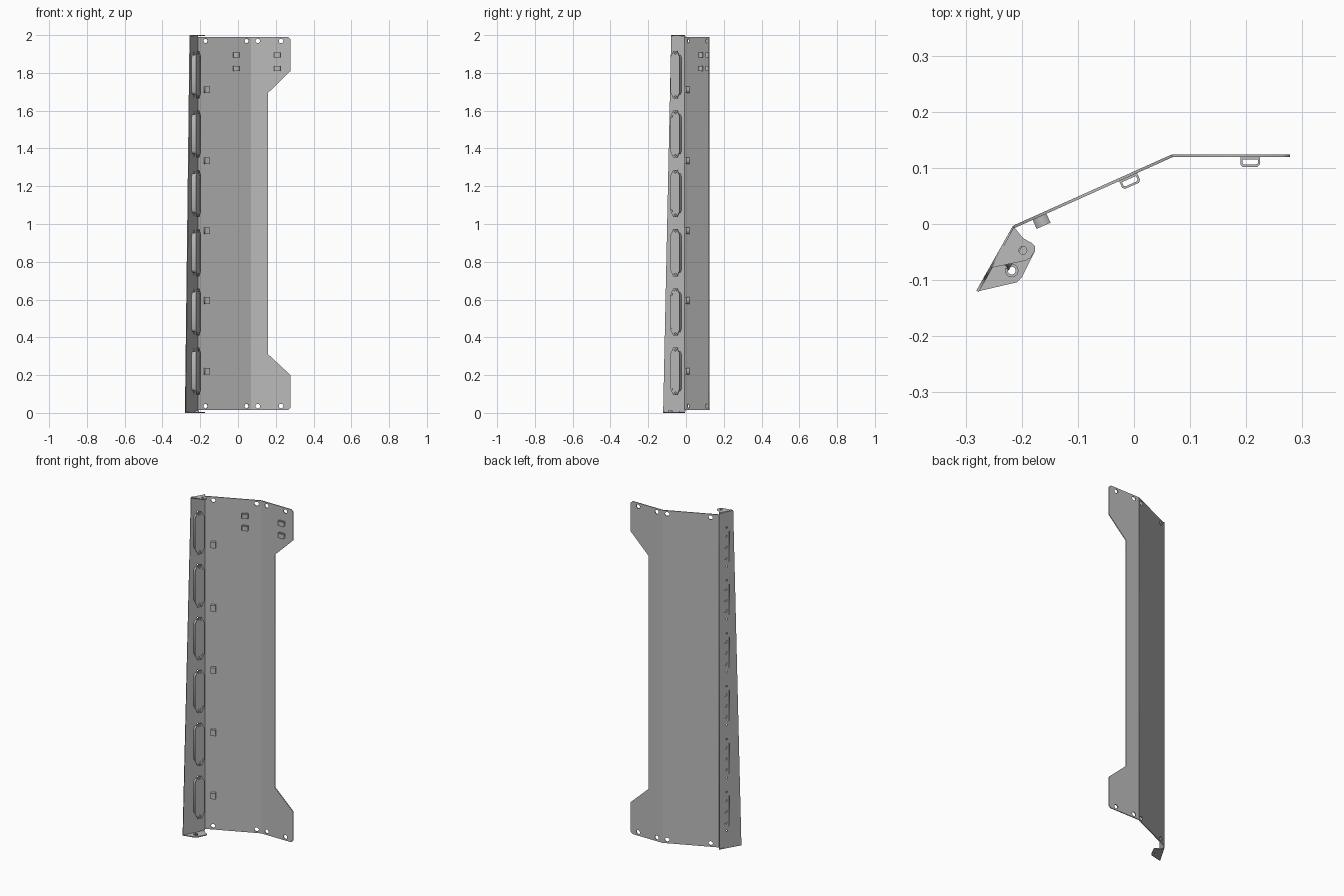
import bpy
from math import cos, sin, pi
from mathutils import Matrix, Vector

cube = bpy.data.objects.get("Cube")
if cube:
    bpy.data.objects.remove(cube, do_unlink=True)

grey = bpy.data.materials.new("sheet_metal_grey")
grey.use_nodes = True
GREY = (0.5, 0.5, 0.5, 1)
grey.diffuse_color = GREY
grey.node_tree.nodes["Principled BSDF"].inputs["Base Color"].default_value = GREY

T = 0.005            # sheet thickness
UP = Vector((0, 0, 1))


def circle(x, y, r, n=20):
    return [(x + r * cos(2 * pi * i / n), y + r * sin(2 * pi * i / n)) for i in range(n)]


def box(x, y, w, h):
    return [(x - w / 2, y - h / 2), (x + w / 2, y - h / 2),
            (x + w / 2, y + h / 2), (x - w / 2, y + h / 2)]


def capsule(half_w, half_l, tip_w, straight, z):
    """Long plate outline with tapered ends."""
    q = [(half_w, straight), (tip_w, half_l), (-tip_w, half_l), (-half_w, straight)]
    return [(x + MID, z + y) for x, y in q] + [(x + MID, z - y) for x, y in reversed(q)]


def frame(origin, u, v=UP):
    """Local axes: u along the panel, v up it, and their normal."""
    u = Vector(u).normalized()
    m = Matrix((u, v, u.cross(v))).transposed().to_4x4()
    m.translation = Vector(origin)
    return m


def plate(name, outlines, axes, low, high):
    """Extrude outlines (inner loops become holes) between two depths."""
    cu = bpy.data.curves.new(name, 'CURVE')
    cu.dimensions, cu.fill_mode = '2D', 'BOTH'
    cu.extrude = (high - low) / 2
    for pts in outlines:
        sp = cu.splines.new('POLY')
        sp.points.add(len(pts) - 1)
        for p, (x, y) in zip(sp.points, pts):
            p.co = (x, y, 0, 1)
        sp.use_cyclic_u = True
    tmp = bpy.data.objects.new(name + "_curve", cu)
    bpy.context.collection.objects.link(tmp)
    bpy.context.view_layer.update()
    dg = bpy.context.evaluated_depsgraph_get()
    me = bpy.data.meshes.new_from_object(tmp.evaluated_get(dg))
    bpy.data.objects.remove(tmp, do_unlink=True)
    me.transform(axes @ Matrix.Translation((0, 0, (low + high) / 2)))
    me.materials.clear()
    me.materials.append(grey)
    ob = bpy.data.objects.new(name, me)
    bpy.context.collection.objects.link(ob)
    return ob


# Folds of the sheet, seen from above
fold = Vector((0.068, 0.1215, 0))
corner = Vector((-0.214, -0.005, 0))
slope = fold - corner
flat = frame((0, fold.y, 0), (1, 0, 0))
slant = frame(corner, slope)
side = frame(corner, (0.49, 0.87, 0))
BOTTOM, TOP = 0.015, 1.99
HOLE_Z = (0.036, 1.969)

# Flat panel with a cut-back outer edge
plate("flat_panel",
      [[(fold.x, BOTTOM), (0.265, BOTTOM), (0.278, 0.028), (0.278, 0.2), (0.16, 0.31),
        (0.16, 1.695), (0.278, 1.81), (0.278, 1.977), (0.265, TOP), (fold.x, TOP)]]
      + [circle(x, z, 0.012) for x in (0.105, 0.228) for z in HOLE_Z],
      flat, -T / 2, T / 2)

# Sloping main panel
length = slope.length
plate("main_panel",
      [[(0, BOTTOM), (length, BOTTOM), (length, TOP), (0, TOP)]]
      + [circle(u, z, 0.012) for u in (0.046, 0.284) for z in HOLE_Z],
      slant, -T / 2, T / 2)

# Tapered side flange with socket openings
MID = -0.044
SOCKETS = [0.22 + 0.314 * i for i in range(6)]
openings = []
for z in SOCKETS:
    openings += [circle(MID + 0.006, z + dz, 0.009, 12) for dz in (-0.065, 0, 0.065)]
    openings += [circle(MID, z + dz, 0.005, 10) for dz in (-0.115, 0.115)]
    openings.append(box(MID - 0.014, z, 0.006, 0.18))
plate("side_flange", [[(0, 0.008), (0, 1.995), (-0.083, 2.0), (-0.132, 0)]] + openings,
      side, -T / 2, T / 2)

# Sockets on the inner face of the flange
for i, z in enumerate(SOCKETS):
    plate(f"socket_body_{i + 1}", [capsule(0.024, 0.105, 0.016, 0.09, z)], side, T / 2, 0.025)
    plate(f"socket_rim_{i + 1}", [capsule(0.028, 0.125, 0.011, 0.093, z),
                                  capsule(0.021, 0.101, 0.012, 0.085, z)], side, 0.025, 0.03)
    plate(f"socket_face_{i + 1}", [capsule(0.0215, 0.102, 0.0125, 0.086, z)], side, 0.024, 0.029)
    for end in (-1, 1):
        plate(f"socket_screw_{i + 1}_{'top' if end > 0 else 'bottom'}",
              [circle(MID, z + end * 0.114, 0.008, 14), circle(MID, z + end * 0.114, 0.004, 10)],
              side, 0.03, 0.034)

# End tabs folded in from the flange
ground = frame((0, 0, 0), (1, 0, 0), Vector((0, 1, 0)))
nose = [(-0.214, -0.005), (-0.206, -0.015), (-0.198, -0.025), (-0.182, -0.034), (-0.176, -0.04),
        (-0.176, -0.047)]
plate("top_tab", [nose + [(-0.184, -0.06), (-0.192, -0.065), (-0.254, -0.078)],
                  circle(-0.198, -0.047, 0.007)], ground, 2 - T, 2)
plate("bottom_tab", [nose + [(-0.2, -0.095), (-0.209, -0.104), (-0.278, -0.12)],
                     circle(-0.218, -0.083, 0.007)], ground, 0, T)
plate("bottom_tab_collar", [circle(-0.218, -0.083, 0.012), circle(-0.218, -0.083, 0.007)],
      ground, T, 0.012)

# Solid blocks along the main panel
for i, z in enumerate((0.22, 0.595, 0.965, 1.335, 1.71)):
    plate(f"block_{i + 1}", [box(0.049, z, 0.027, 0.035)], slant, T / 2, 0.02)


# Hollow cable loops near the top
def loop(name, axes, u, z):
    m = axes @ Matrix.Translation((u, z, 0)) @ Matrix.Rotation(-pi / 2, 4, 'X')
    w, d, c = 0.0175, 0.017, 0.004
    y = -T / 2
    outer = [(-w, y), (w, y), (w, y - d + c), (w - c, y - d), (c - w, y - d), (-w, y - d + c)]
    if (m.to_3x3() @ Vector((0, -1, 0))).y > 0:   # open toward the front
        outer = [(a, -b) for a, b in outer]
    cy = sum(b for a, b in outer[:2] + outer[3:5]) / 4
    inner = [(a * 0.78, cy + (b - cy) * 0.55) for a, b in outer]
    plate(name, [outer, inner], m, -0.014, 0.014)


for z, level in ((1.823, "lower"), (1.895, "upper")):
    loop(f"slant_loop_{level}", slant, 0.222, z)
    loop(f"flat_loop_{level}", flat, 0.207, z)
